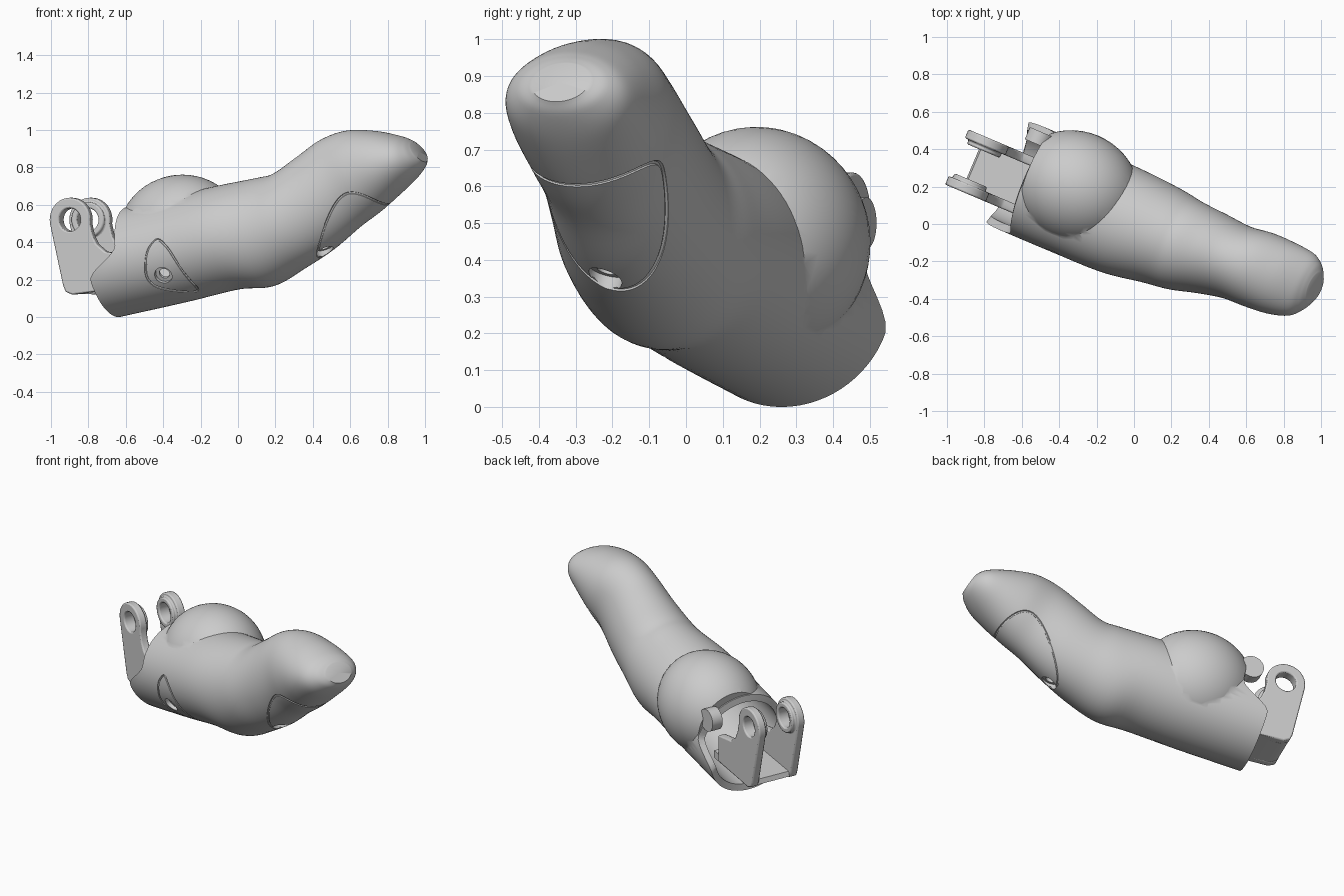
import bpy, bmesh, math
from mathutils import Vector

old = bpy.data.objects.get("Cube")
if old:
    bpy.data.objects.remove(old, do_unlink=True)

grey = bpy.data.materials.new("matte grey")
grey.use_nodes = True
grey.diffuse_color = (0.6, 0.6, 0.6, 1)
grey.node_tree.nodes["Principled BSDF"].inputs["Base Color"].default_value = (0.6, 0.6, 0.6, 1)


def world(s, v, z):
    """s runs along the finger, v sideways, z up."""
    return Vector((0.92 * s + 0.39 * v, -0.39 * s + 0.92 * v, z))


AXIS = world(1, 0, 0.21).normalized()
SIDE = world(0, 1, 0).normalized()

# Stations: bottom s, bottom z, top s, top z, side offset, half width
STATIONS = [Vector(r) for r in (
    (-.69, .00, -.81, .55, -.01, .30),
    (-.30, .08, -.42, .635, -.01, .30),
    (.00, .147, -.12, .70, -.01, .295),
    (.20, .165, .12, .745, 0, .27),
    (.38, .26, .22, .77, 0, .25),
    (.54, .36, .35, .86, .015, .225),
    (.69, .48, .48, .95, .025, .205),
    (.80, .56, .62, .997, .035, .21),
    (.90, .645, .78, .995, .04, .203),
    (.985, .725, .91, .97, .05, .18),
    (1.04, .79, .96, .952, .06, .135),
    (1.06, .83, .99, .935, .065, .085))]
LAST = len(STATIONS) - 1


def station(t):
    i = max(0, min(LAST - 1, math.floor(t)))
    f = t - i
    b, c = STATIONS[i], STATIONS[i + 1]
    if f < 0:
        return b + (c - b) * f
    a = STATIONS[i - 1] if i else b * 2 - c
    d = STATIONS[i + 2] if i + 2 <= LAST else c * 2 - b
    return b + 0.5 * f * ((c - a) + f * ((2 * a - 5 * b + 4 * c - d) + f * (3 * (b - c) + d - a)))


def skin(t, phi, scale=1.0):
    """Point on the finger; phi is measured from the underside."""
    bs, bz, ts, tz, off, hw = station(t)
    c, k = -math.cos(phi) * scale / 2, math.sin(phi) * scale
    return world((bs + ts) / 2 + (ts - bs) * c, off + hw * k, (bz + tz) / 2 + (tz - bz) * c)


def make(name, bm):
    bmesh.ops.recalc_face_normals(bm, faces=bm.faces)
    me = bpy.data.meshes.new(name)
    bm.to_mesh(me)
    bm.free()
    ob = bpy.data.objects.new(name, me)
    bpy.context.collection.objects.link(ob)
    me.materials.append(grey)
    return ob


def activate(ob):
    bpy.ops.object.select_all(action='DESELECT')
    ob.select_set(True)
    bpy.context.view_layer.objects.active = ob


def combine(ob, other, operation='DIFFERENCE'):
    activate(ob)
    mod = ob.modifiers.new("cut", 'BOOLEAN')
    mod.operation, mod.object, mod.solver = operation, other, 'EXACT'
    bpy.ops.object.modifier_apply(modifier=mod.name)
    bpy.data.objects.remove(other, do_unlink=True)


def loft(name, start, end, rings, scale=1.0, seg=72):
    bm = bmesh.new()
    grid = []
    for r in range(rings + 1):
        row = []
        for j in range(seg):
            phi = 2 * math.pi * j / seg
            t0 = start(phi)
            row.append(bm.verts.new(skin(t0 + (end - t0) * r / rings, phi, scale)))
        grid.append(row)
    for lo, hi in zip(grid, grid[1:]):
        for j in range(seg):
            k = (j + 1) % seg
            bm.faces.new((lo[j], lo[k], hi[k], hi[j]))
    for row in (grid[0], grid[-1]):
        mid = bm.verts.new(sum((v.co for v in row), Vector()) / seg)
        for j in range(seg):
            bm.faces.new((row[j], row[(j + 1) % seg], mid))
    return make(name, bm)


def cylinder(name, p, q, r, seg=32):
    bm = bmesh.new()
    bmesh.ops.create_cone(bm, cap_ends=True, segments=seg, radius1=r, radius2=r, depth=(q - p).length)
    rot = (q - p).to_track_quat('Z', 'Y').to_matrix().to_4x4()
    bm.transform(rot)
    bmesh.ops.translate(bm, verts=bm.verts, vec=(p + q) / 2)
    return make(name, bm)


def groove(points, r=0.007):
    cu = bpy.data.curves.new("groove", 'CURVE')
    cu.dimensions, cu.bevel_depth, cu.bevel_resolution = '3D', r, 1
    sp = cu.splines.new('POLY')
    sp.points.add(len(points) - 1)
    for pt, co in zip(sp.points, points):
        pt.co = (*co, 1)
    sp.use_cyclic_u = True
    ob = bpy.data.objects.new("groove", cu)
    bpy.context.collection.objects.link(ob)
    activate(ob)
    bpy.ops.object.convert(target='MESH')
    return bpy.context.view_layer.objects.active


def screw_hole(ob, t, phi):
    p = skin(t, phi)
    n = (p - skin(t, phi, 0.5)).normalized()
    for r, depth in ((0.048, 0.025), (0.028, 0.09)):
        combine(ob, cylinder("hole", p + n * 0.05, p - n * depth, r))


def finish(ob, angle=35):
    activate(ob)
    bpy.ops.object.shade_smooth_by_angle(angle=math.radians(angle))


# Finger shell, with the upper rim set back from the lower rim
def rim(phi):
    f = max(0, min(1, (-math.cos(phi) + 0.3) / 0.55))
    return 0.44 * f * f * (3 - 2 * f)


finger = loft("finger_shell", rim, LAST, 64)

# Knuckle dome, trimmed flush with the rim
bm = bmesh.new()
bmesh.ops.create_uvsphere(bm, u_segments=48, v_segments=28, radius=1)
up = AXIS.cross(SIDE).normalized()
for v in bm.verts:
    a, b, c = v.co
    v.co = world(-0.36, 0.06, 0.45) + AXIS * a * 0.34 + SIDE * b * 0.3 + up * c * 0.31
cut = bmesh.ops.bisect_plane(bm, geom=bm.verts[:] + bm.edges[:] + bm.faces[:],
                             plane_co=world(-0.625, 0, 0.58), plane_no=AXIS, clear_inner=True)
bmesh.ops.holes_fill(bm, edges=[e for e in bm.edges if e.is_boundary])
combine(finger, make("knuckle_dome", bm), 'UNION')

# Hollow socket
combine(finger, loft("socket", lambda phi: -0.5, 2.5, 20, 0.86))

# Fingertip pad seam
pad = []
for i in range(72):
    a = 2 * math.pi * i / 72
    pad.append(skin(6.05 + 1.45 * math.cos(a), 1.3 * math.sin(a) * (0.85 + 0.25 * math.cos(a))))
combine(finger, groove(pad))

# Side cover seam, rounded by corner cutting
cover = [(1.1, 1.8), (.9, 1.6), (.76, 1.1), (.85, .8), (1.5, .33), (1.3, 1.45)]
for _ in range(3):
    cover = [(p[0] + (q[0] - p[0]) * f, p[1] + (q[1] - p[1]) * f)
             for p, q in zip(cover, cover[1:] + cover[:1]) for f in (0.2, 0.8)]
combine(finger, groove([skin(t, -phi) for t, phi in cover]))

screw_hole(finger, 4.85, -0.15)
screw_hole(finger, 1.03, -1.05)
finish(finger)

# Hinge ears: tapered plates with round eyes
EYE_S, EYE_Z, EYE_R = -0.895, 0.52, 0.118
outline = [(EYE_S + EYE_R * math.cos(math.radians(d)), EYE_Z + EYE_R * math.sin(math.radians(d)))
           for d in range(-10, 196, 10)]
outline += [(-.935, .17), (-.92, .135), (-.88, .12), (-.55, .16), (-.55, .33), (-.69, .35), (-.74, .39), (-.765, .44)]


def ear(name, v0, v1, inner):
    bm = bmesh.new()
    face = bm.faces.new([bm.verts.new(world(s, v0, z)) for s, z in outline])
    ext = bmesh.ops.extrude_face_region(bm, geom=[face])
    bmesh.ops.translate(bm, vec=world(0, v1 - v0, 0),
                        verts=[g for g in ext["geom"] if isinstance(g, bmesh.types.BMVert)])
    ob = make(name, bm)
    boss = cylinder("boss", world(EYE_S, (v0 + v1) / 2, EYE_Z), world(EYE_S, inner, EYE_Z), 0.095)
    combine(ob, boss, 'UNION')
    combine(ob, cylinder("eye", world(EYE_S, -0.5, EYE_Z), world(EYE_S, 0.5, EYE_Z), 0.062))
    bev = ob.modifiers.new("soft_edges", 'BEVEL')
    bev.width, bev.segments, bev.limit_method = 0.008, 2, 'ANGLE'
    finish(ob)


ear("right_hinge_ear", -0.2, -0.15, -0.125)
ear("left_hinge_ear", 0.07, 0.12, 0.045)

# Floor joining the ears
bm = bmesh.new()
floor = bm.faces.new([bm.verts.new(world(s, -0.195, z)) for s, z in
                      ((-.92, .14), (-.88, .122), (-.5, .162), (-.5, .21), (-.91, .17))])
ext = bmesh.ops.extrude_face_region(bm, geom=[floor])
bmesh.ops.translate(bm, vec=world(0, 0.31, 0),
                    verts=[g for g in ext["geom"] if isinstance(g, bmesh.types.BMVert)])
finish(make("hinge_floor", bm))

# Small lug on the back of the rim
finish(cylinder("rim_lug", world(-0.645, 0.19, 0.5), world(-0.645, 0.26, 0.5), 0.07))
